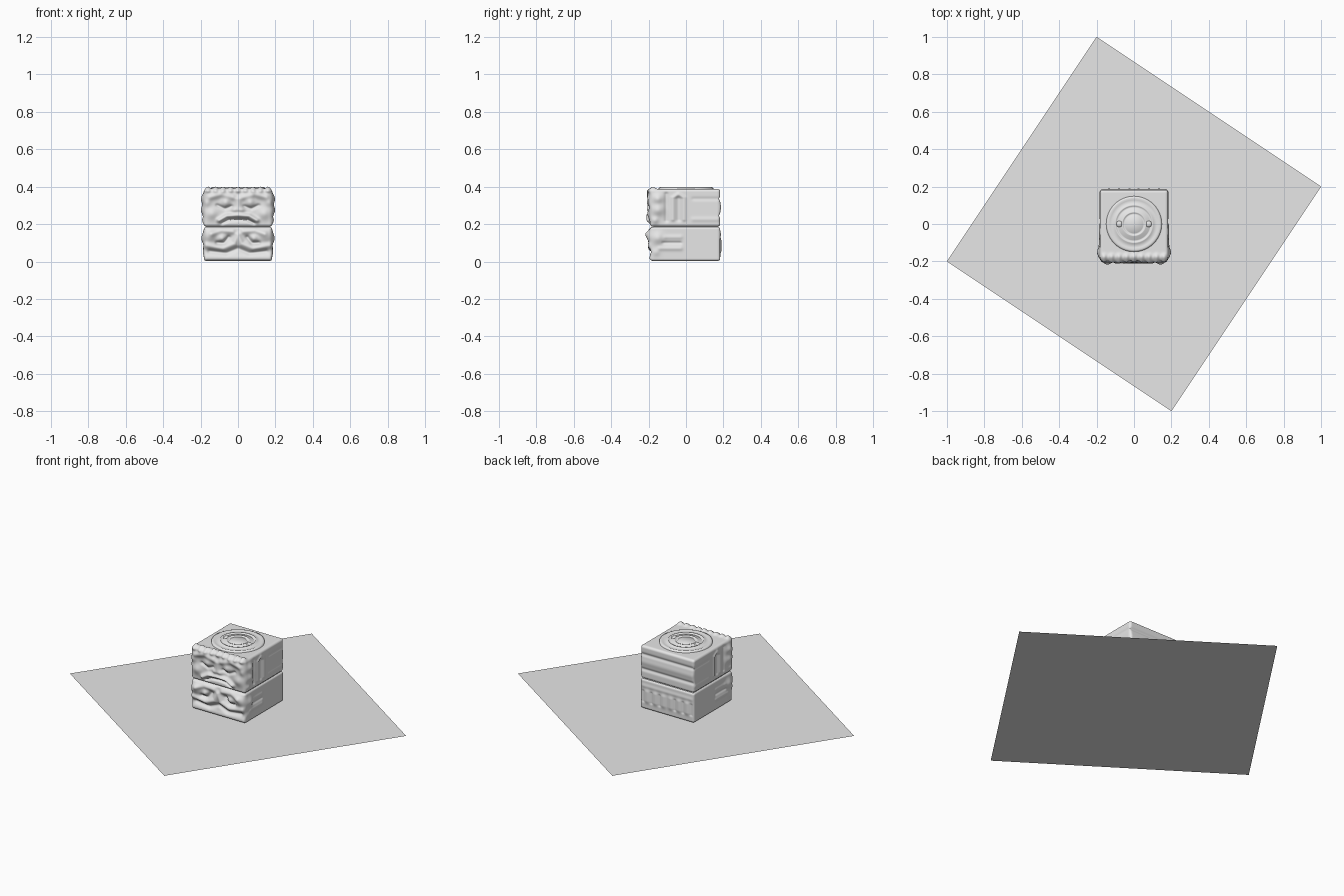
import bpy
import bmesh
import math
from mathutils import Vector

cube = bpy.data.objects.get("Cube")
if cube:
    bpy.data.objects.remove(cube, do_unlink=True)

stone = bpy.data.materials.new("stone_grey")
stone.use_nodes = True
stone.diffuse_color = (0.8, 0.8, 0.8, 1)
stone.node_tree.nodes["Principled BSDF"].inputs["Base Color"].default_value = (0.8, 0.8, 0.8, 1)


def finish(name, bm, smooth=True):
    bmesh.ops.recalc_face_normals(bm, faces=bm.faces)
    mesh = bpy.data.meshes.new(name)
    bm.to_mesh(mesh)
    bm.free()
    mesh.materials.append(stone)
    obj = bpy.data.objects.new(name, mesh)
    bpy.context.collection.objects.link(obj)
    for poly in mesh.polygons:
        poly.use_smooth = smooth
    return obj


def path_distance(u, v, path):
    """Distance in the face plane from a point to a polyline."""
    if len(path) == 1:
        return math.hypot(u - path[0][0], v - path[0][1])
    best = 9.0
    for (a, b), (c, d) in zip(path, path[1:]):
        du, dv = c - a, d - b
        t = max(0, min(1, ((u - a) * du + (v - b) * dv) / (du * du + dv * dv)))
        best = min(best, math.hypot(u - a - t * du, v - b - t * dv))
    return best


def carved_block(name, low, high, radius, carvings, cuts=62):
    """Rounded block whose faces are pushed in and out along carved paths."""
    low, high = Vector(low), Vector(high)
    mid, half = (low + high) / 2, (high - low) / 2
    bm = bmesh.new()
    bmesh.ops.create_cube(bm, size=2)
    bmesh.ops.subdivide_edges(bm, edges=bm.edges, cuts=cuts, use_grid_fill=True)
    for vert in bm.verts:
        p = Vector([vert.co[i] * half[i] for i in range(3)])
        core = Vector([max(radius - half[i], min(half[i] - radius, p[i])) for i in range(3)])
        n = (p - core).normalized()
        p = mid + core + n * radius
        shift = Vector((0, 0, 0))
        for side, path, width, height in carvings:
            if side == "front":
                u, v, facing, axis = abs(p.x), p.z, -n.y, Vector((0, -1, 0))
            elif side == "back":
                u, v, facing, axis = abs(p.x), p.z, n.y, Vector((0, 1, 0))
            elif side == "top":
                u, v, facing, axis = abs(p.x), p.y, n.z, Vector((0, 0, 1))
            else:
                u, v, facing = p.y, p.z, abs(n.x)
                axis = Vector((math.copysign(1, n.x), 0, 0))
            if facing > 0.05:
                d = path_distance(u, v, path) / width
                if d < 2.5:
                    shift += axis * facing * height * math.exp(-d * d)
        vert.co = p + shift
    return finish(name, bm)


# Lower block: brows, eyes and sweeping mouth folds
lower = [
    ("front", [(0.15, 0.135)], 0.035, 0.022),
    ("front", [(0.03, 0.16), (0.09, 0.165), (0.14, 0.15)], 0.016, 0.012),
    ("front", [(0.085, 0.125)], 0.022, 0.016),
    ("front", [(0.05, 0.13), (0.075, 0.1), (0.11, 0.1)], 0.01, -0.012),
    ("front", [(0, 0.14), (0.02, 0.095), (0.08, 0.07), (0.17, 0.085)], 0.017, 0.014),
    ("front", [(0, 0.07), (0.06, 0.045), (0.15, 0.055)], 0.012, -0.01),
    ("front", [(0, 0.02), (0.17, 0.02)], 0.018, 0.007),
    ("side", [(-0.15, 0.125)], 0.03, 0.014),
    ("side", [(-0.16, 0.05)], 0.02, 0.006),
    ("side", [(-0.11, 0.13), (-0.03, 0.13)], 0.012, 0.004),
    ("side", [(-0.14, 0.07), (-0.03, 0.07)], 0.012, 0.005),
    ("side", [(-0.12, 0.1), (-0.03, 0.1)], 0.008, -0.006),
    ("back", [(0, 0.145), (0.16, 0.145)], 0.012, 0.003),
]
for i in range(3):
    x = 0.025 + i * 0.055
    lower.append(("back", [(x, 0.11), (x, 0.06)], 0.018, 0.006))
    lower.append(("back", [(x + 0.027, 0.11), (x + 0.027, 0.05)], 0.008, -0.005))
carved_block("lower_block", (-0.182, -0.188, 0.003), (0.182, 0.183, 0.185), 0.013, lower)

# Upper block: brow, eyes, nose and frowning mouth
upper = [
    ("front", [(0.03, 0.345), (0.09, 0.36), (0.15, 0.345)], 0.018, 0.014),
    ("front", [(0.065, 0.315)], 0.024, 0.017),
    ("front", [(0.035, 0.295), (0.07, 0.282), (0.11, 0.3)], 0.009, -0.009),
    ("front", [(0, 0.33), (0, 0.28)], 0.02, 0.014),
    ("front", [(0.022, 0.275)], 0.015, 0.01),
    ("front", [(0, 0.247), (0.06, 0.244), (0.1, 0.22)], 0.013, 0.018),
    ("front", [(0, 0.225), (0.05, 0.222), (0.085, 0.205)], 0.008, -0.012),
    ("front", [(0.14, 0.255)], 0.03, 0.014),
    ("front", [(0.165, 0.315)], 0.022, 0.01),
    ("side", [(-0.15, 0.335)], 0.026, 0.016),
    ("side", [(-0.15, 0.275)], 0.03, 0.016),
    ("side", [(-0.165, 0.22)], 0.018, 0.009),
    ("side", [(-0.07, 0.225), (-0.07, 0.34), (-0.04, 0.36), (-0.01, 0.34), (-0.01, 0.225)], 0.01, 0.006),
    ("side", [(-0.04, 0.225), (-0.04, 0.335)], 0.012, -0.007),
    ("side", [(-0.105, 0.22), (-0.105, 0.36)], 0.01, -0.007),
    ("side", [(0.04, 0.335), (0.17, 0.335)], 0.01, -0.003),
    ("side", [(0.04, 0.225), (0.17, 0.225)], 0.012, 0.003),
    ("back", [(0, 0.335), (0.17, 0.335)], 0.01, -0.006),
    ("back", [(0, 0.29), (0.17, 0.29)], 0.02, 0.004),
    ("back", [(0, 0.245), (0.17, 0.245)], 0.01, -0.006),
]
# Ragged fringe along the top front edge
for i in range(5):
    x = i * 0.04
    upper.append(("top", [(x, -0.175)], 0.014, 0.013))
    upper.append(("front", [(x, 0.38)], 0.014, 0.014))
carved_block("upper_block", (-0.182, -0.192, 0.187), (0.182, 0.183, 0.387), 0.014, upper)

# Narrow joint between the blocks
joint = bmesh.new()
bmesh.ops.create_cube(joint, size=1)
for vert in joint.verts:
    vert.co = Vector((vert.co.x * 0.345, vert.co.y * 0.35, 0.186 + vert.co.z * 0.03))
finish("block_joint", joint, False)

# Ringed disc on the top: raised rims separated by grooves
disc = bmesh.new()
profile = [(0.15, 0.382), (0.147, 0.393), (0.138, 0.397), (0.128, 0.393), (0.108, 0.393),
           (0.103, 0.398), (0.096, 0.398), (0.091, 0.388), (0.086, 0.393), (0.07, 0.393),
           (0.065, 0.398), (0.059, 0.397), (0.054, 0.388), (0.049, 0.393), (0, 0.394)]
points = [disc.verts.new((r, 0, z)) for r, z in profile]
edges = [disc.edges.new(pair) for pair in zip(points, points[1:])]
bmesh.ops.spin(disc, geom=points + edges, cent=(0, 0, 0), axis=(0, 0, 1),
               angle=math.tau, steps=64, use_duplicate=False)
bmesh.ops.remove_doubles(disc, verts=disc.verts, dist=0.0002)
finish("top_ring_disc", disc)

# Round studs on the disc
for name, x in (("left_stud", 0.078), ("right_stud", -0.078)):
    stud = bmesh.new()
    bmesh.ops.create_uvsphere(stud, u_segments=20, v_segments=10, radius=0.017)
    for vert in stud.verts:
        vert.co = Vector((vert.co.x + x, vert.co.y, 0.391 + vert.co.z * 0.5))
    finish(name, stud)

# Ground slab: a flat square turned under the blocks
ground = bmesh.new()
corners = [(-0.2, 1), (1, 0.2), (0.2, -1), (-1, -0.2)]
ground.faces.new([ground.verts.new((x, y, 0)) for x, y in reversed(corners)])
finish("base_sheet", ground, False)
